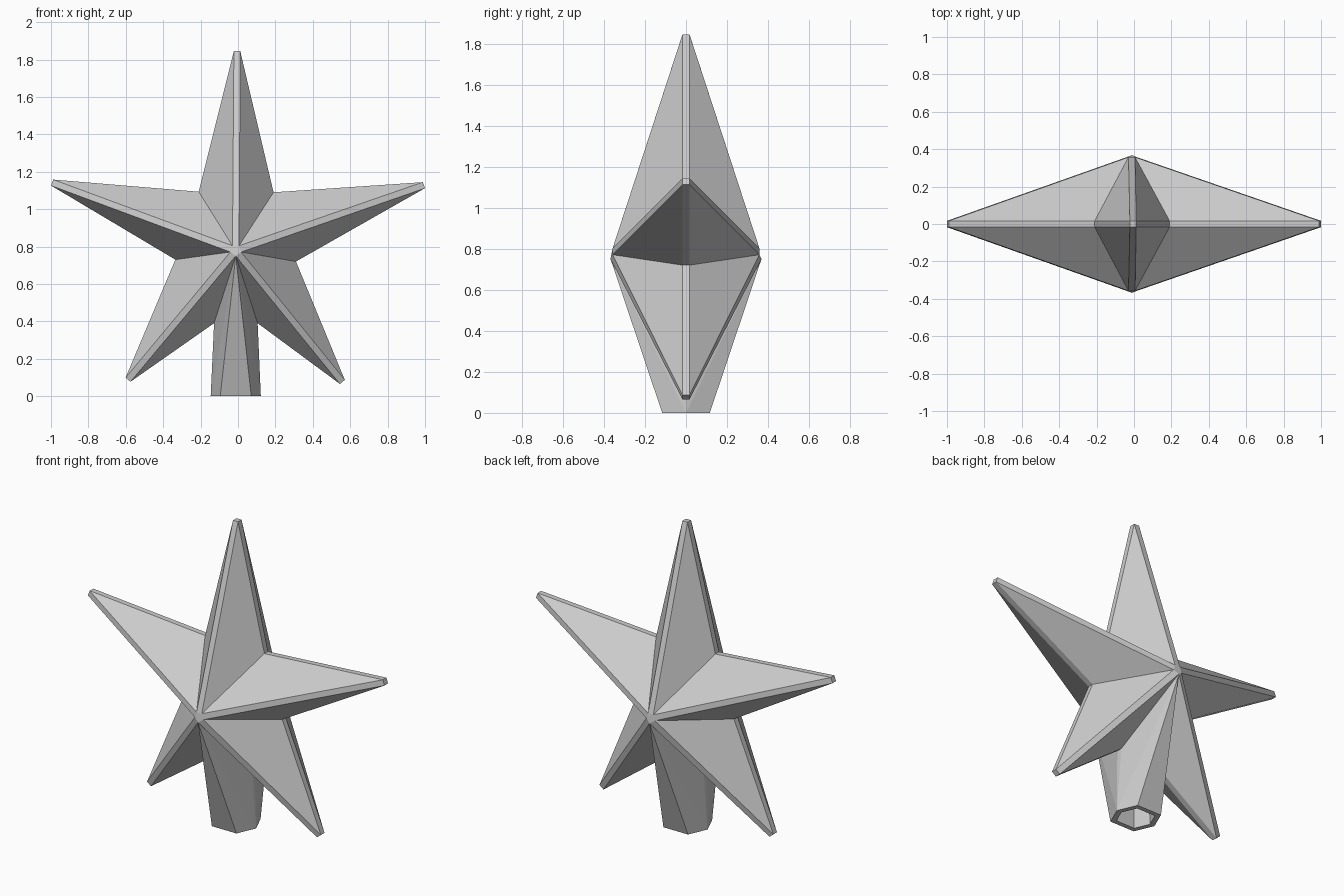
import bpy
import bmesh
from math import sin, cos, radians
from mathutils import Vector

cube = bpy.data.objects.get("Cube")
if cube:
    bpy.data.objects.remove(cube, do_unlink=True)

grey = bpy.data.materials.new("plain grey")
grey.use_nodes = True
colour = (0.6, 0.6, 0.6, 1)
grey.diffuse_color = colour
grey.node_tree.nodes["Principled BSDF"].inputs["Base Color"].default_value = colour

CX, CZ = -0.012, 0.78   # star centre
W = 0.017               # half width of the chamfered ridges
centre = Vector((CX, 0, CZ))

# Arm tips clockwise from the top, and the valley that follows each tip
tips = [(-0.005, 1.845), (0.994, 1.128), (0.558, 0.076), (-0.588, 0.088), (-0.994, 1.142)]
valleys = [(0.19, 1.09), (0.31, 0.72), None, (-0.335, 0.73), (-0.21, 1.093)]
socket_sides = [(0.105, 0.39), (-0.128, 0.39)]   # where the socket meets the lower arms

bm = bmesh.new()


def vert(x, y, z):
    return bm.verts.new((x, y, z))


def pair(p):
    """Front and back vertices on the outline."""
    return [vert(p[0], s * W, p[1]) for s in (-1, 1)]


# Small flat pentagon at the front and back peaks, corners lying between the arms
peak = []
for i in range(5):
    a = radians(54 - 72 * i)
    y = 0.368 if i == 2 else 0.357
    peak.append([vert(CX + 0.03 * cos(a), s * y, CZ + 0.03 * sin(a)) for s in (-1, 1)])
for s in range(2):
    bm.faces.new([p[s] for p in peak])

# Valley vertices on each side of every arm
after = [pair(v) if v else None for v in valleys]
side_right, side_left = [pair(p) for p in socket_sides]
before = [after[i - 1] for i in range(5)]
after[2], before[3] = side_right, side_left

# Five arms, each with a square tip and flat ridges
for i, (x, z) in enumerate(tips):
    tip = Vector((x, 0, z))
    d = (tip - centre).normalized()
    across = Vector((d.z, 0, -d.x)) * W
    lo, hi = pair((tip - across).xz), pair((tip + across).xz)
    bm.faces.new((lo[0], hi[0], hi[1], lo[1]))
    for s in range(2):
        bm.faces.new((peak[i - 1][s], lo[s], hi[s], peak[i][s]))
        bm.faces.new((peak[i - 1][s], before[i][s], lo[s]))
        bm.faces.new((peak[i][s], hi[s], after[i][s]))
    for end, valley in ((lo, before[i]), (hi, after[i])):
        bm.faces.new((end[0], end[1], valley[1], valley[0]))


# Hollow hexagonal socket growing down from the star
def hexagon(scale, z):
    pts = [(0.134, 0), (0.083, -0.116), (-0.083, -0.116),
           (-0.134, 0), (-0.083, 0.116), (0.083, 0.116)]
    return [vert(CX + x * scale, y * scale, z) for x, y in pts]


outer, inner, top = hexagon(1, 0), hexagon(0.76, 0), hexagon(0.7, 0.36)
for s, (r, l) in enumerate(((1, 2), (5, 4))):
    low = peak[2][s]
    bm.faces.new((low, outer[r], outer[l]))
    for side, corner, front in ((side_right, 0, r), (side_left, 3, l)):
        bm.faces.new((low, side[s], outer[corner]))
        bm.faces.new((low, outer[corner], outer[front]))
bm.faces.new((side_right[0], side_right[1], outer[0]))
bm.faces.new((side_left[0], side_left[1], outer[3]))
for i in range(6):
    j = (i + 1) % 6
    bm.faces.new((outer[i], outer[j], inner[j], inner[i]))
    bm.faces.new((inner[i], inner[j], top[j], top[i]))
bm.faces.new(top)

bmesh.ops.recalc_face_normals(bm, faces=bm.faces)
mesh = bpy.data.meshes.new("star_topper")
bm.to_mesh(mesh)
bm.free()
mesh.materials.append(grey)
star = bpy.data.objects.new("star_topper", mesh)
bpy.context.collection.objects.link(star)
